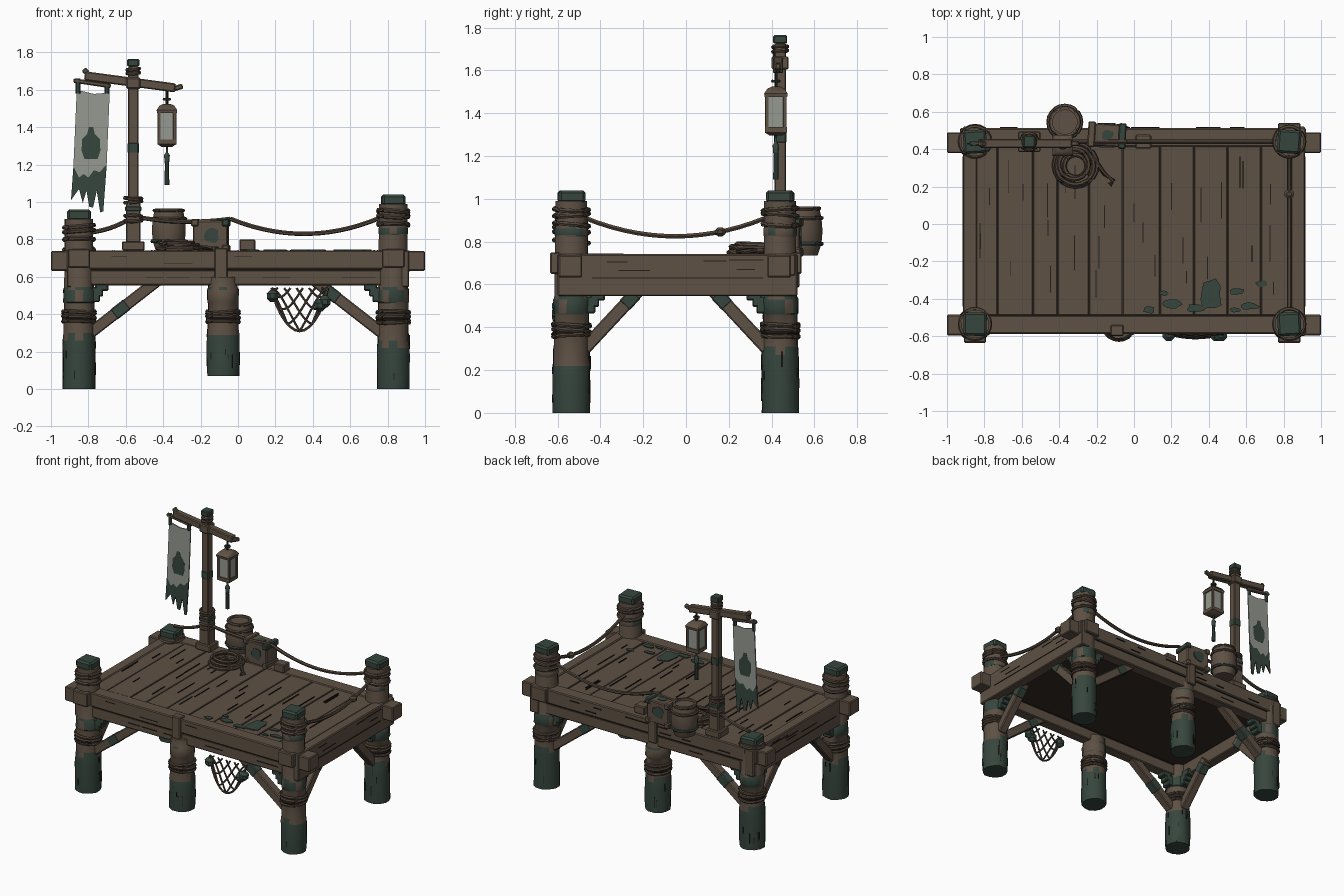
import bpy, bmesh, math, random
from mathutils import Vector, Matrix

random.seed(4)
if "Cube" in bpy.data.objects:
    bpy.data.objects.remove(bpy.data.objects["Cube"])


def material(name, rgb):
    m = bpy.data.materials.new(name)
    m.use_nodes = True
    m.diffuse_color = (*rgb, 1)
    node = m.node_tree.nodes["Principled BSDF"]
    node.inputs["Base Color"].default_value = (*rgb, 1)
    node.inputs["Roughness"].default_value = 0.9
    return m


WOOD = material("weathered wood", (0.112, 0.082, 0.058))
MOSS = material("moss green", (0.037, 0.061, 0.047))
ROPE = material("old rope", (0.080, 0.058, 0.041))
CLOTH = material("pale cloth", (0.30, 0.32, 0.28))
DARK = material("dark seams", (0.018, 0.013, 0.009))
SHADE = material("dark underboard", (0.032, 0.024, 0.018))


def add(name, bm, mats, smooth=False):
    bmesh.ops.recalc_face_normals(bm, faces=bm.faces)
    me = bpy.data.meshes.new(name)
    bm.to_mesh(me)
    bm.free()
    for m in mats:
        me.materials.append(m)
    ob = bpy.data.objects.new(name, me)
    bpy.context.collection.objects.link(ob)
    if smooth:
        bpy.ops.object.select_all(action="DESELECT")
        ob.select_set(True)
        bpy.context.view_layer.objects.active = ob
        bpy.ops.object.shade_smooth_by_angle(angle=math.radians(40))
    return ob


def box(name, loc, size, mat=WOOD, rot=None, bevel=0.006):
    bm = bmesh.new()
    bmesh.ops.create_cube(bm, size=1)
    bmesh.ops.scale(bm, vec=size, verts=bm.verts)
    if bevel:
        bmesh.ops.bevel(bm, geom=bm.edges[:], offset=min(bevel, min(size) / 4), segments=1, affect="EDGES")
    turn = rot.to_4x4() if rot else Matrix()
    bm.transform(Matrix.Translation(loc) @ turn)
    return add(name, bm, [mat])


def span(name, x, y, z, mat=WOOD, bevel=0.006):
    """Box given by its ranges."""
    mid = [(a + b) / 2 for a, b in (x, y, z)]
    return box(name, mid, [b - a for a, b in (x, y, z)], mat, None, bevel)


def strut(name, a, b, width, mat=WOOD):
    a, b = Vector(a), Vector(b)
    rot = (b - a).to_track_quat("Z", "Y").to_matrix()
    return box(name, (a + b) / 2, (width, width, (b - a).length), mat, rot)


def lathe(name, loc, rings, mats, sides=12, rule=None, rough=0.0):
    """Turned part from (radius, height) rings, capped at both ends."""
    bm = bmesh.new()
    loops = [[bm.verts.new((loc[0] + r * k * math.cos(t), loc[1] + r * k * math.sin(t), loc[2] + z))
              for i in range(sides)
              for t, k in [((i + 0.5) * math.tau / sides, 1 + random.uniform(-rough, rough))]]
             for r, z in rings]
    for lo, hi in zip(loops, loops[1:]):
        for i in range(sides):
            j = (i + 1) % sides
            bm.faces.new((lo[i], lo[j], hi[j], hi[i]))
    bm.faces.new(loops[0])
    bm.faces.new(loops[-1])
    if rule:
        for f in bm.faces:
            f.material_index = rule(f.calc_center_median().z)
    return add(name, bm, mats, True)


def tube(name, pts, radius, mat=ROPE, closed=False):
    """Round rope along a path, built as rings of six points."""
    pts = [Vector(p) for p in pts]
    bm = bmesh.new()
    n, rings = len(pts), []
    for i, p in enumerate(pts):
        nxt = pts[(i + 1) % n] if closed else pts[min(i + 1, n - 1)]
        prv = pts[i - 1] if closed else pts[max(i - 1, 0)]
        d = (nxt - prv).normalized()
        side = d.cross(Vector((0.13, 0.97, 0.2) if abs(d.y) < 0.8 else (0, 0, 1))).normalized()
        up = d.cross(side)
        rings.append([bm.verts.new(p + radius * (math.cos(a) * side + math.sin(a) * up))
                      for a in [k * math.tau / 6 for k in range(6)]])
    for i in range(n if closed else n - 1):
        for k in range(6):
            a, b = rings[i], rings[(i + 1) % n]
            bm.faces.new((a[k], a[(k + 1) % 6], b[(k + 1) % 6], b[k]))
    if not closed:
        bm.faces.new(rings[0])
        bm.faces.new(rings[-1])
    return add(name, bm, [mat], True)


def hoop(name, x, y, z, r, thick, mat=ROPE, tilt=0.0):
    ph = random.uniform(0, 6)
    return tube(name, [(x + r * math.cos(t), y + r * math.sin(t), z + tilt * math.sin(t + ph))
                       for t in [i * math.tau / 20 for i in range(20)]], thick, mat, True)


def sag_rope(name, a, b, drop):
    a, b = Vector(a), Vector(b)
    return tube(name, [a.lerp(b, t) - Vector((0, 0, drop * 4 * t * (1 - t)))
                       for t in [i / 14 for i in range(15)]], 0.012)


def plate(name, pts, origin, u, v, thick, mat):
    """Thin polygon in the plane of u and v, centred on that plane."""
    u, v, o = Vector(u), Vector(v), Vector(origin)
    n = u.cross(v)
    bm = bmesh.new()
    f = bm.faces.new([bm.verts.new(o + a * u + b * v - n * thick / 2) for a, b in pts])
    moved = bmesh.ops.extrude_face_region(bm, geom=[f])["geom"]
    bmesh.ops.translate(bm, vec=n * thick, verts=[g for g in moved if isinstance(g, bmesh.types.BMVert)])
    return add(name, bm, [mat])


def blob(r, ry, n=11):
    return [(r * k * math.cos(t), ry * k * math.sin(t))
            for t, k in [(i * math.tau / n, random.uniform(0.75, 1.15)) for i in range(n)]]


X, Y, Z = (1, 0, 0), (0, 1, 0), (0, 0, 1)
FRONT, BACK = -0.535, 0.44

# deck planks over a dark underboard
span("underboard", (-0.87, 0.86), (-0.5, 0.44), (0.64, 0.727), SHADE, 0)
seams = [-0.86, -0.73, -0.54, -0.41, -0.24, -0.06, 0.14, 0.32, 0.5, 0.68, 0.84]
for a, b in zip(seams, seams[1:]):
    span("deck_plank", (a + 0.003, b - 0.003), (-0.487, 0.422), (0.71, 0.738 + random.uniform(-0.004, 0.003)), WOOD, 0.002)
    for k in range(3):
        x, y, s = random.uniform(a + 0.03, b - 0.03), random.uniform(-0.35, 0.3), random.uniform(0.03, 0.1)
        span("plank_crack", (x, x + 0.005), (y - s, y + s), (0.735, 0.7425), DARK, 0)

# edge beams, long ones running past the corners
for label, y, out in (("front", FRONT, -1), ("back", 0.465, 1)):
    span(label + "_top_beam", (-0.93, 0.92), (y - 0.052, y + 0.047), (0.64, 0.742))
    span(label + "_lower_beam", (-0.8, 0.8), (y - 0.04, y + 0.04), (0.555, 0.636))
    span(label + "_beam_gap", (-0.8, 0.8), (y - 0.041, y + 0.04), (0.633, 0.643), DARK, 0)
    for s in (-1, 1):
        box(label + "_beam_end", (s * 0.94, y - 0.005 if out < 0 else y - 0.03, 0.685), (0.12, 0.11, 0.105))
    for k in range(9):
        x, z = random.uniform(-0.72, 0.65), random.choice((0.595, 0.67, 0.71))
        face = y + out * (0.05 if z > 0.64 else 0.04)
        box("beam_crack", (x, face, z), (random.uniform(0.06, 0.2), 0.008, 0.005), DARK, None, 0)
    box("beam_clamp", (-0.09, y + out * 0.035, 0.67), (0.07, 0.06, 0.17))
for s in (-1, 1):
    span("side_beam", sorted((s * 0.84, s * 0.915)), (-0.6, 0.52), (0.545, 0.742))
    box("side_seam", (s * 0.915, -0.04, 0.63), (0.006, 0.8, 0.006), DARK, None, 0)
    for k in range(5):
        box("side_crack", (s * 0.915, random.uniform(-0.35, 0.3), random.uniform(0.57, 0.72)),
            (0.006, random.uniform(0.08, 0.2), 0.005), DARK, None, 0)


def post(x, y, low, top, foot, patchy):
    """Mossy foot with a ragged edge, bare middle, patchy moss under the deck."""
    def rule(z):
        if z < foot:
            return 1
        if z < foot + 0.04:
            return random.randrange(2)
        return int(0.46 < z < 0.54 and random.random() < patchy)
    rings = [(0.088, low), (0.09, low + 0.07), (0.089, foot - 0.05), (0.088, foot), (0.084, foot + 0.04), (0.082, 0.46),
             (0.086, 0.465), (0.086, 0.53), (0.08, 0.545), (0.077, top)]
    lathe("post", (x, y, 0), rings, [WOOD, MOSS], 12, rule, 0.04)
    for z in (0.36, 0.385, 0.41):
        hoop("post_rope", x, y, z, 0.085, 0.011, ROPE, 0.006)
    hoop("rope_shadow", x, y, 0.3725, 0.084, 0.008, DARK)
    for k in range(7):
        t, z, h = random.uniform(0, 6.28), random.uniform(low + 0.06, 0.26), random.uniform(0.03, 0.08)
        box("post_crack", (x + 0.087 * math.cos(t), y + 0.087 * math.sin(t), z), (0.008, 0.005, h), DARK, Matrix.Rotation(t, 3, "Z"), 0)


corners = [(-0.85, FRONT, 0.91, 0.26), (0.83, FRONT, 0.99, 0.22), (0.83, BACK, 0.99, 0.27), (-0.85, BACK, 0.765, 0.28)]
for x, y, top, foot in corners:
    post(x, y, 0, top, foot, 0.8)
    # square cap with rope wraps and a worn moss ring below
    box("post_cap", (x, y, top + 0.02), (0.125, 0.125, 0.06), MOSS, Matrix.Rotation(random.uniform(-0.08, 0.08), 3, "Z"), 0.012)
    for dz in (0.04, 0.065, 0.11) if top > 0.85 else (0.02,):
        hoop("upper_rope", x, y, top - dz, 0.08, 0.012, ROPE, 0.007)
    if top > 0.95:
        lathe("post_moss_ring", (x, y, top), [(0.079, -0.165), (0.081, -0.16), (0.081, -0.13), (0.079, -0.125)], [WOOD, MOSS], 12,
              lambda z: int(random.random() < 0.6))
    sx, sy = (1 if x < 0 else -1), (1 if y < 0 else -1)
    # braces with moss sleeves and stepped brackets
    for d, reach, n in (((sx, 0, 0), 0.42, 0.35 if sx > 0 else 0.65), ((0, sy, 0), 0.32, 0.72)):
        p, d = Vector((x, y, 0)), Vector(d)
        a, b = p + d * 0.06 + Vector((0, 0, 0.3)), p + d * reach + Vector((0, 0, 0.58))
        strut("brace", a, b, 0.062)
        strut("brace_moss", a.lerp(b, n), a.lerp(b, n + 0.2), 0.066, MOSS)
        for r, z in ((0.085, 0.49), (0.105, 0.52), (0.135, 0.55)):
            box("bracket_step", p + d * r * 0.9 + Vector((0, 0, z)), (0.07, 0.07, 0.05), MOSS)
    if top > 0.85:
        box("post_chock", (x, y - sy * 0.075, 0.7), (0.12, 0.05, 0.1))
for y in (FRONT, BACK):
    post(-0.08, y, 0.07, 0.6, 0.29, 0.25)

# moss patches on the deck
for x, y, r, ry in ((0.41, -0.38, 0.06, 0.09), (0.2, -0.43, 0.06, 0.025), (0.55, -0.36, 0.045, 0.02), (0.33, -0.45, 0.05, 0.025),
                    (0.62, -0.44, 0.05, 0.02), (0.08, -0.46, 0.03, 0.02), (0.68, -0.32, 0.03, 0.02), (0.16, -0.37, 0.025, 0.015),
                    (0.54, -0.46, 0.03, 0.015)):
    plate("deck_moss", blob(r, ry), (x, y, 0.742), X, Y, 0.006, MOSS)

# railing ropes
sag_rope("side_rope", (0.83, -0.47, 0.91), (0.83, 0.37, 0.91), 0.085)
lathe("side_knot", (0.83, 0.16, 0.825), [(0.012, 0), (0.026, 0.012), (0.026, 0.03), (0.012, 0.042)], [ROPE], 8)
sag_rope("back_rope", (0.77, BACK, 0.92), (-0.04, BACK, 0.91), 0.085)
sag_rope("crate_rope", (-0.04, BACK, 0.91), (-0.54, BACK, 0.92), 0.02)
sag_rope("corner_rope", (-0.56, BACK, 0.92), (-0.83, BACK, 0.835), 0.02)

# lamp pole with tilted arm
PX = -0.56
box("pole_foot", (PX, BACK, 0.765), (0.12, 0.11, 0.05))
box("pole_base", (PX, BACK, 0.87), (0.08, 0.08, 0.26))
box("pole_base_moss", (PX, BACK, 0.965), (0.086, 0.086, 0.03), MOSS)
box("pole", (PX, BACK, 1.35), (0.055, 0.055, 0.75))
box("pole_moss", (PX, BACK, 1.29), (0.059, 0.059, 0.06), MOSS)
box("pole_cap", (PX, BACK, 1.745), (0.065, 0.065, 0.04), MOSS)
for z in (0.9, 0.925, 1.0, 1.02, 1.69, 1.71):
    hoop("pole_rope", PX, BACK, z, 0.045 if z < 1.2 else 0.033, 0.01, ROPE, 0.004)
box("arm_collar", (PX, BACK, 1.635), (0.075, 0.08, 0.06))
strut("arm", (-0.82, 0.43, 1.675), (-0.335, 0.43, 1.61), 0.048)
strut("arm_tip", (-0.345, 0.43, 1.605), (-0.295, 0.43, 1.62), 0.028)
strut("arm_horn", (-0.79, 0.43, 1.67), (-0.825, 0.43, 1.71), 0.03)

# banner with ragged mossy hem
BY = 0.43
strut("banner_rod", (-0.88, BY, 1.65), (-0.68, BY, 1.62), 0.024)
for x in (-0.855, -0.7):
    tube("banner_tie", [(x, BY, 1.66), (x, BY, 1.58)], 0.014, MOSS)
hem = [(-0.88, 1.19), (-0.85, 1.13), (-0.825, 1.15), (-0.8, 1.13), (-0.77, 1.17), (-0.74, 1.16), (-0.702, 1.2)]
plate("banner_cloth", hem + [(-0.686, 1.585), (-0.77, 1.578), (-0.862, 1.6)], (0, BY, 0), X, Z, 0.008, CLOTH)
rags = [(-0.72, 0.95), (-0.737, 0.945), (-0.755, 1.06), (-0.775, 0.97), (-0.795, 0.975), (-0.81, 1.06), (-0.83, 0.995), (-0.85, 1.07), (-0.893, 1.01)]
plate("banner_hem", hem + rags, (0, BY, 0), X, Z, 0.008, MOSS)
emblem = [(-0.035, -0.085), (0.035, -0.085), (0.05, -0.04), (0.048, 0.02), (0.02, 0.05), (0.012, 0.085),
          (-0.012, 0.085), (-0.02, 0.05), (-0.048, 0.02), (-0.05, -0.04)]
plate("banner_emblem", emblem, (-0.786, BY, 1.315), X, Z, 0.0095, MOSS)

# hanging square lantern
LX, LY = -0.38, 0.42
tube("lantern_cord", [(LX, LY, 1.6), (LX, LY, 1.5)], 0.008, DARK)
hoop("lantern_ring", LX, LY, 1.55, 0.016, 0.007, MOSS)
box("lantern_glass", (LX, LY, 1.405), (0.088, 0.088, 0.16), CLOTH, None, 0)
lathe("lantern_roof", (LX, LY, 0), [(0.074, 1.475), (0.078, 1.492), (0.056, 1.515), (0.025, 1.525)], [WOOD], 4)
lathe("lantern_floor", (LX, LY, 0), [(0.04, 1.295), (0.073, 1.31), (0.073, 1.335)], [WOOD], 4)
for sx in (-1, 1):
    for sy in (-1, 1):
        box("lantern_bar", (LX + sx * 0.042, LY + sy * 0.042, 1.405), (0.017, 0.017, 0.15), WOOD, None, 0.002)
lathe("lantern_tassel", (LX, LY, 0), [(0.014, 1.09), (0.012, 1.2), (0.017, 1.25), (0.006, 1.265), (0.006, 1.3)], [MOSS], 8)

# barrel over the back edge
staves = [(0.07, 0.735), (0.088, 0.79), (0.093, 0.85), (0.088, 0.91), (0.076, 0.965), (0.066, 0.965), (0.066, 0.95)]
lathe("barrel", (-0.37, 0.545, 0), staves, [WOOD], 14)
for z, r, mat in ((0.79, 0.089, MOSS), (0.91, 0.089, ROPE), (0.955, 0.077, ROPE)):
    hoop("barrel_hoop", -0.37, 0.545, z, r, 0.01, mat)

# crate with mossy spots
spin = Matrix.Rotation(-0.06, 3, "Z")
box("crate", (-0.145, 0.475, 0.82), (0.185, 0.12, 0.16), WOOD, spin)
for sx in (-1, 1):
    for sz in (0.75, 0.89):
        box("crate_corner", (-0.145 + sx * 0.082, 0.475 - sx * 0.005, sz), (0.04, 0.137, 0.04), MOSS if sx > 0 and sz > 0.8 else WOOD, spin)
for dy in (-0.061, 0.061):
    plate("crate_spot", blob(0.045, 0.045), (-0.145, 0.475 + dy, 0.825), X, Z, 0.008, MOSS)
plate("crate_top_spot", blob(0.035, 0.03), (-0.145, 0.475, 0.901), X, Y, 0.006, MOSS)
box("deck_block", (0.05, 0.44, 0.77), (0.085, 0.075, 0.06))

# coiled rope
for r, z in ((0.115, 0.753), (0.095, 0.758), (0.1, 0.774), (0.08, 0.785), (0.06, 0.758)):
    hoop("rope_coil", -0.31 + random.uniform(-0.012, 0.012), 0.31 + random.uniform(-0.01, 0.01), z, r, 0.012, ROPE, 0.005)
tube("rope_tail", [(-0.22, 0.36, 0.76), (-0.16, 0.27, 0.755), (-0.11, 0.23, 0.752), (-0.13, 0.21, 0.752)], 0.012)


# fishing net with floats
def net_point(u, v):
    depth = math.sin(math.pi * min(max(u, 0), 1)) ** 0.7
    return (0.18 + 0.3 * u, FRONT - 0.05 - 0.025 * v * depth, 0.54 - 0.23 * v * depth)


for k in range(-2, 5):
    for s in (1, -1):
        line = [(k / 4.5 + 0.5 * i / 10 if s > 0 else 1 - k / 4.5 - 0.5 * i / 10, i / 10) for i in range(11)]
        line = [net_point(u, v) for u, v in line if 0 <= u <= 1]
        if len(line) > 1:
            tube("net_strand", line, 0.006)
tube("net_edge", [net_point(i / 12, 1) for i in range(13)], 0.007)
for x, z in ((0.185, 0.5), (0.44, 0.45), (0.465, 0.47)):
    lathe("net_float", (x, FRONT - 0.06, z - 0.035), [(0.012, 0), (0.032, 0.018), (0.034, 0.045), (0.014, 0.065)], [MOSS], 8)
